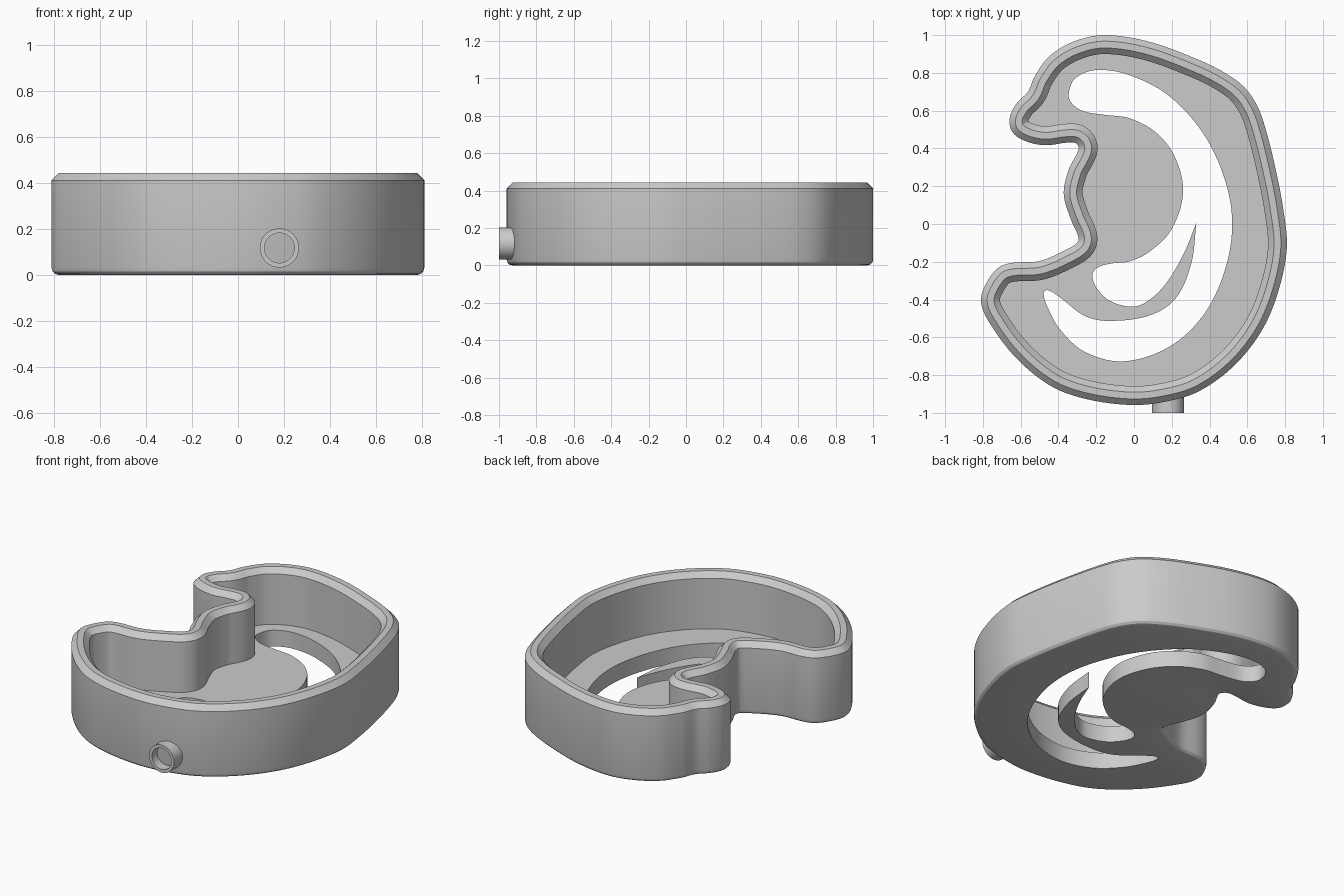
import bpy, bmesh, math
from mathutils import Vector

if "Cube" in bpy.data.objects:
    bpy.data.objects.remove(bpy.data.objects["Cube"])

HEIGHT, FLOOR, WALL, CHAMFER = 0.443, 0.10, 0.10, 0.032

# Outer outline of the case, clockwise from the top
OUTLINE = [(-.155, 1), (.08, .965), (.345, .868), (.49, .795), (.586, .722), (.65, .63),
           (.692, .52), (.744, .317), (.79, .08), (.809, -.13), (.76, -.37), (.673, -.57),
           (.53, -.75), (.345, -.885), (.16, -.942), (-.02, -.958), (-.26, -.925),
           (-.445, -.855), (-.63, -.703), (-.773, -.51),
           (-.81, -.407), (-.784, -.317), (-.72, -.233), (-.646, -.206), (-.5, -.196),
           (-.351, -.132), (-.298, -.095), (-.298, -.058), (-.335, .026), (-.372, .16),
           (-.345, .29), (-.293, .397), (-.309, .428), (-.361, .43), (-.47, .417), (-.578, .44),
           (-.646, .49), (-.657, .566), (-.62, .64), (-.562, .7), (-.525, .783), (-.446, .89),
           (-.314, .968)]
# Swirl opening in the floor; the doubled point makes the sharp blade tip
SWIRL = [(-.346, .688), (-.31, .772), (-.198, .815), (-.024, .788), (.187, .677), (.372, .471),
         (.483, .228), (.52, 0), (.483, -.238), (.372, -.476), (.187, -.65), (-.055, -.727),
         (-.26, -.677), (-.393, -.556), (-.462, -.43), (-.478, -.365), (-.457, -.35),
         (-.393, -.388), (-.26, -.487), (-.13, -.513), (.08, -.485), (.22, -.395), (.303, -.21),
         (.33, .005), (.33, .005), (.26, -.164), (.165, -.32), (.07, -.41), (-.013, -.438),
         (-.13, -.405), (-.198, -.338), (-.22, -.27), (-.193, -.231), (-.12, -.209),
         (-.024, -.198), (.08, -.148), (.198, -.03), (.26, .17), (.214, .36), (.113, .487),
         (-.024, .56), (-.155, .578), (-.27, .598), (-.33, .64)]


def smooth_loop(points, steps):
    """Closed smooth curve through the points."""
    p = [Vector(q) for q in points]
    n = len(p)
    u = [(p[(i + 1) % n] - p[i - 1]).normalized() for i in range(n)]
    out = []
    for i in range(n):
        a, b = p[i], p[(i + 1) % n]
        d = (b - a).length
        if d < 1e-6:
            continue
        for k in range(steps):
            t = k / steps
            out.append(a * (2*t**3 - 3*t**2 + 1) + b * (3*t**2 - 2*t**3)
                       + u[i] * d * (t**3 - 2*t**2 + t) + u[(i + 1) % n] * d * (t**3 - t**2))
    return out


def inset(loop, d):
    """Offset a clockwise loop inward, collapsing points that would cross over."""
    if d == 0:
        return list(loop)
    n = len(loop)
    out, good = [], []
    for i in range(n):
        t = (loop[(i + 1) % n] - loop[i - 1]).normalized()
        q = loop[i] + Vector((t.y, -t.x)) * d
        out.append(q)
        good.append(min((q - v).length_squared for v in loop) >= (d * 0.985) ** 2)
    res = list(out)
    for i in range(n):
        if not good[i]:
            a = next(k for k in range(1, n) if good[i - k])
            b = next(k for k in range(1, n) if good[(i + k) % n])
            res[i] = (out[i - a] + out[(i + b) % n]) / 2
    return res


def loft(bm, rings, closed=False):
    """Quad strips between successive rings of equal length."""
    vs = [[bm.verts.new(c) for c in r] for r in rings]
    n = len(vs[0])
    for a, b in zip(vs, vs[1:] + vs[:1] if closed else vs[1:]):
        for i in range(n):
            j = (i + 1) % n
            bm.faces.new((a[i], a[j], b[j], b[i]))


def finish(bm, name):
    bmesh.ops.recalc_face_normals(bm, faces=bm.faces)
    me = bpy.data.meshes.new(name)
    bm.to_mesh(me)
    bm.free()
    ob = bpy.data.objects.new(name, me)
    bpy.context.collection.objects.link(ob)
    bpy.ops.object.select_all(action='DESELECT')
    ob.select_set(True)
    bpy.context.view_layer.objects.active = ob
    bpy.ops.object.shade_smooth_by_angle(angle=math.radians(28))
    return ob


# Case: rounded bottom edge, wall, chamfered rim and inner wall down to the floor
bm = bmesh.new()
outline = smooth_loop(OUTLINE, 9)
profile = [(.03, 0), (.015, .004), (.004, .015), (0, .03), (0, HEIGHT - CHAMFER),
           (CHAMFER, HEIGHT), (WALL - CHAMFER, HEIGHT), (WALL, HEIGHT - CHAMFER), (WALL, FLOOR)]
loops = {d: inset(outline, d) for d, z in profile}
loft(bm, [[(v.x, v.y, z) for v in loops[d]] for d, z in profile])

# Floor with the swirl opening
swirl = smooth_loop(SWIRL, 7)
loft(bm, [[(v.x, v.y, z) for v in swirl] for z in (0, FLOOR)])
bmesh.ops.remove_doubles(bm, verts=bm.verts, dist=1e-5)
for z in (0, FLOOR):
    rim = [e for e in bm.edges if e.is_boundary and all(abs(v.co.z - z) < 1e-4 for v in e.verts)]
    bmesh.ops.triangle_fill(bm, use_beauty=True, use_dissolve=False, edges=rim, normal=(0, 0, 1))
finish(bm, "case")

# Short hollow spout on the front, its bore ending at the wall
bm = bmesh.new()
loft(bm, [[(.18 + r * math.cos(a), y, .117 + r * math.sin(a))
           for a in (math.tau * k / 48 for k in range(48))]
          for r, y in ((.085, -.89), (.085, -1), (.065, -1), (.065, -.89))], closed=True)
finish(bm, "spout")
